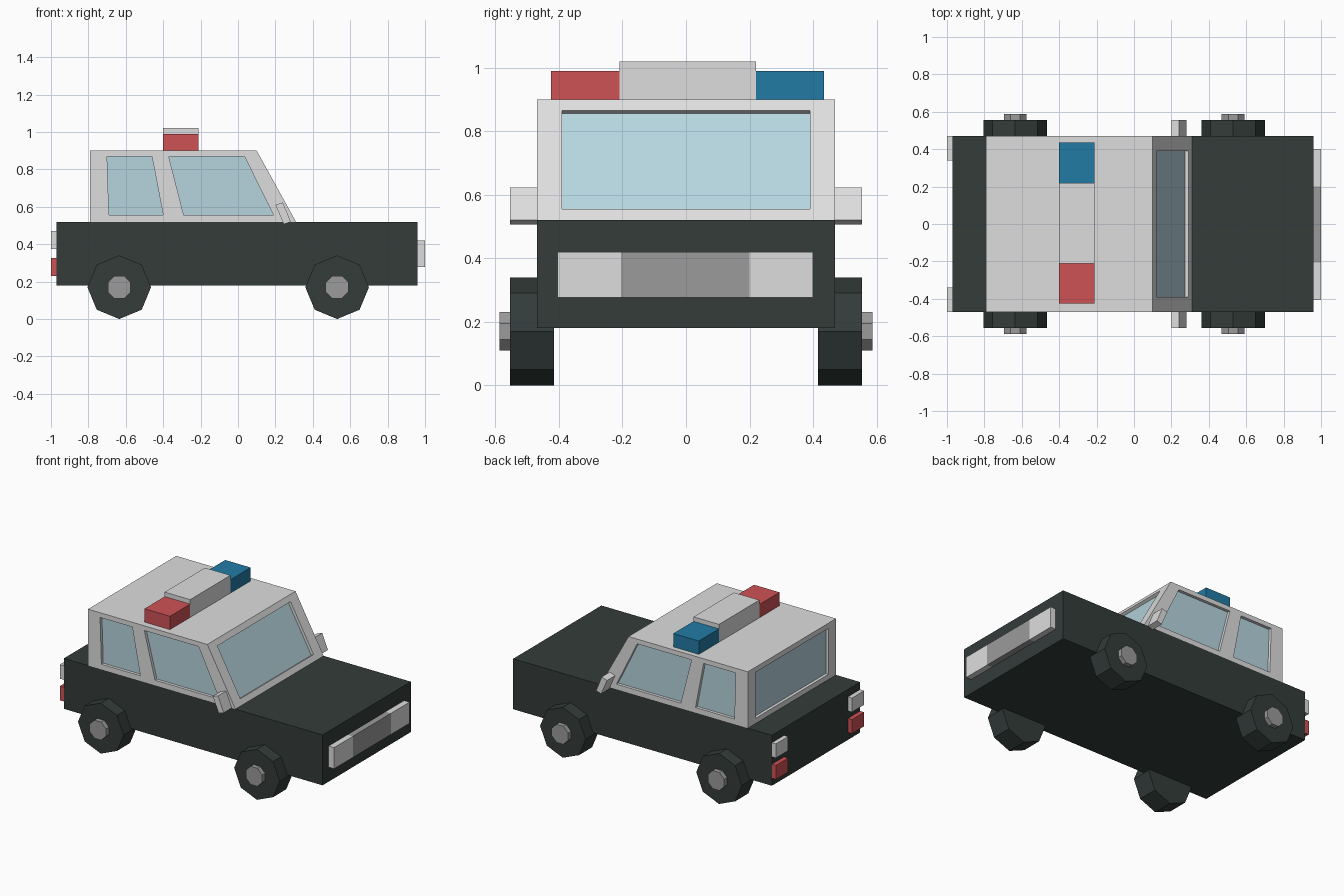
import bpy, bmesh, math
from mathutils import Vector

cube = bpy.data.objects.get("Cube")
if cube:
    bpy.data.objects.remove(cube, do_unlink=True)


def material(name, hex_code):
    def linear(c):
        return c / 12.92 if c <= 0.04045 else ((c + 0.055) / 1.055) ** 2.4
    rgb = [linear(int(hex_code[i:i + 2], 16) / 255) for i in (0, 2, 4)]
    m = bpy.data.materials.new(name)
    m.use_nodes = True
    m.diffuse_color = (*rgb, 1)
    bsdf = next(n for n in m.node_tree.nodes if n.type == 'BSDF_PRINCIPLED')
    bsdf.inputs["Base Color"].default_value = (*rgb, 1)
    return m


DARK = material("dark_paint", "333C3A")
WHITE = material("pale_paint", "DEDEDE")
GREY = material("mid_grey", "9B9B9B")
GLASS = material("window_glass", "B6D5DF")
RED = material("red_lamp", "CE5255")
BLUE = material("blue_lamp", "227BA5")


def make_object(name, bm, *mats):
    bmesh.ops.recalc_face_normals(bm, faces=bm.faces)
    mesh = bpy.data.meshes.new(name)
    bm.to_mesh(mesh)
    bm.free()
    for m in mats:
        mesh.materials.append(m)
    obj = bpy.data.objects.new(name, mesh)
    bpy.context.collection.objects.link(obj)
    return obj


def add_prism(bm, points, offset):
    """Solid between a polygon and its copy moved by offset; returns the far cap."""
    near = [bm.verts.new(p) for p in points]
    far = [bm.verts.new(Vector(p) + Vector(offset)) for p in points]
    bm.faces.new(near)
    cap = bm.faces.new(far)
    for i in range(len(near)):
        j = (i + 1) % len(near)
        bm.faces.new((near[i], near[j], far[j], far[i]))
    return cap


def prism(name, points, offset, mat):
    bm = bmesh.new()
    add_prism(bm, points, offset)
    return make_object(name, bm, mat)


def box(name, x, y, z, mat):
    base = [(x[0], y[0], z[0]), (x[1], y[0], z[0]), (x[1], y[1], z[0]), (x[0], y[1], z[0])]
    return prism(name, base, (0, 0, z[1] - z[0]), mat)


def disc(name, x, z, radius, y0, y1, turn, mat):
    """Eight-sided cylinder along y."""
    angles = [turn + k * math.pi / 4 for k in range(8)]
    ring = [(x + radius * math.cos(a), y0, z + radius * math.sin(a)) for a in angles]
    return prism(name, ring, (0, y1 - y0, 0), mat)


# Lower body
W = 0.47
box("body", (-0.97, 0.96), (-W, W), (0.18, 0.52), DARK)

# Cabin with recessed windows
profile = [(-0.79, 0.52), (0.31, 0.52), (0.10, 0.90), (-0.79, 0.90)]
bm = bmesh.new()
add_prism(bm, [(x, -W, z) for x, z in profile], (0, 2 * W, 0))
cabin = make_object("cabin", bm, WHITE, GLASS)

side_windows = [
    [(-0.69, 0.555), (-0.40, 0.555), (-0.46, 0.868), (-0.70, 0.868)],
    [(-0.29, 0.555), (0.19, 0.555), (0.035, 0.868), (-0.37, 0.868)],
]
openings = [([(x, s * W, z) for x, z in w], Vector((0, s, 0)))
            for s in (-1, 1) for w in side_windows]


def end_window(x_at, normal):
    return ([(x_at(z), y, z) for y, z in
             ((-0.39, 0.555), (0.39, 0.555), (0.39, 0.865), (-0.39, 0.865))], normal)


openings.append(end_window(lambda z: -0.79, Vector((-1, 0, 0))))
openings.append(end_window(lambda z: 0.31 - (z - 0.52) * 0.21 / 0.38,
                           Vector((0.38, 0, 0.21)).normalized()))

bm = bmesh.new()
for points, n in openings:
    outer = [Vector(p) + n * 0.02 for p in points]
    add_prism(bm, outer, n * -0.04).material_index = 1
cutter = make_object("window_cutter", bm, WHITE, GLASS)
cutter.hide_render = True

cut = cabin.modifiers.new("windows", 'BOOLEAN')
cut.operation = 'DIFFERENCE'
cut.solver = 'EXACT'
cut.object = cutter
bpy.context.view_layer.objects.active = cabin
bpy.ops.object.modifier_apply(modifier=cut.name)
bpy.data.objects.remove(cutter, do_unlink=True)

# Roof light bar
BAR = (-0.40, -0.21)
box("light_bar_centre", BAR, (-0.21, 0.22), (0.90, 1.02), WHITE)
box("light_bar_right_lamp", BAR, (-0.425, -0.21), (0.90, 0.99), RED)
box("light_bar_left_lamp", BAR, (0.22, 0.435), (0.90, 0.99), BLUE)

# Grille and headlights
NOSE, NOSE_Z = (0.96, 1.0), (0.277, 0.42)
box("grille", NOSE, (-0.205, 0.20), NOSE_Z, GREY)
box("right_headlight", NOSE, (-0.405, -0.205), NOSE_Z, WHITE)
box("left_headlight", NOSE, (0.20, 0.40), NOSE_Z, WHITE)

for side, s in (("right", -1), ("left", 1)):
    # Tail lamps
    across = sorted((s * 0.34, s * W))
    box(side + "_reversing_lamp", (-1.0, -0.97), across, (0.375, 0.47), WHITE)
    box(side + "_brake_lamp", (-1.0, -0.97), across, (0.23, 0.325), RED)

    # Wing mirror
    slab = [(0.20, 0.61), (0.24, 0.623), (0.282, 0.52), (0.245, 0.507)]
    prism(side + "_mirror", [(x, s * 0.46, z) for x, z in slab],
          (0, s * 0.095, 0), WHITE)

    # Wheels and hubs
    for end, x in (("rear", -0.635), ("front", 0.53)):
        name = f"{end}_{side}_"
        disc(name + "wheel", x, 0.17, 0.17, s * 0.415, s * 0.555, 0, DARK)
        disc(name + "hub", x, 0.17, 0.066, s * 0.54, s * 0.587, math.pi / 8, GREY)
